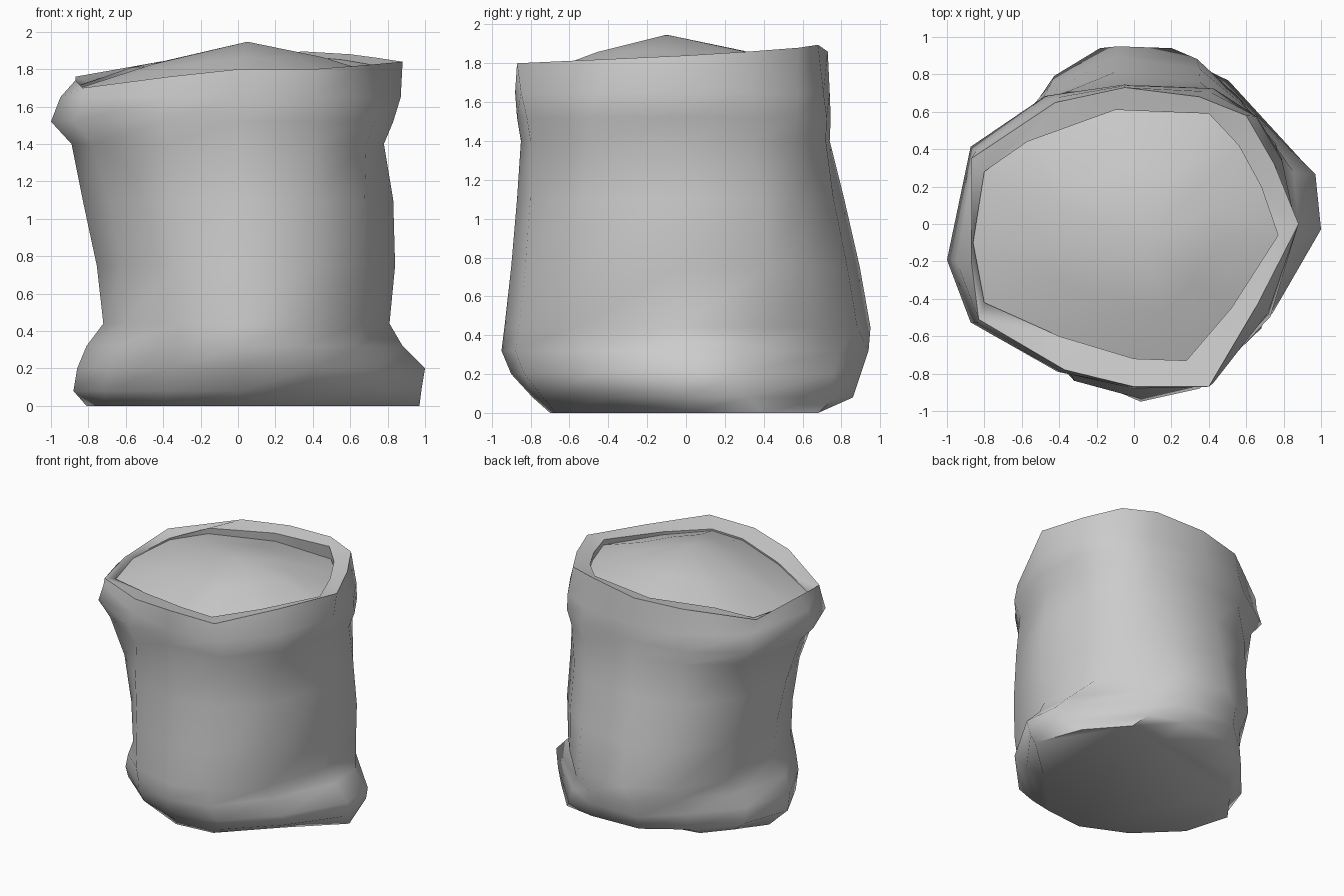
import bpy
import bmesh
from math import radians

cube = bpy.data.objects.get("Cube")
if cube:
    bpy.data.objects.remove(cube, do_unlink=True)

cloth = bpy.data.materials.new("plain grey")
cloth.use_nodes = True
grey = (0.6, 0.6, 0.6, 1)
cloth.diffuse_color = grey
cloth.node_tree.nodes["Principled BSDF"].inputs["Base Color"].default_value = grey

# Sack outlines, counter-clockwise from the front
FOOT = [(-.06, -.7), (.25, -.67), (.62, -.3), (.98, .03), (.84, .4), (.59, .68), (.27, .64),
        (-.1, .58), (-.47, .51), (-.63, .32), (-.79, .1), (-.69, -.25), (-.4, -.54)]
BASE = [(.04, -.94), (.4, -.87), (.74, -.5), (1, -.03), (.97, .28), (.48, .8), (.23, .95),
        (-.2, .95), (-.47, .7), (-.78, .33), (-.89, -.1), (-.71, -.47), (-.37, -.78)]
BODY = [(.04, -.87), (.38, -.8), (.68, -.54), (.84, -.05), (.76, .4), (.59, .59), (.35, .78),
        (-.1, .84), (-.48, .7), (-.74, .38), (-.81, -.08), (-.67, -.45), (-.36, -.78)]
COLLAR = [(0, -.86), (.42, -.81), (.72, -.49), (.82, -.05), (.78, .35), (.65, .57), (.42, .72),
          (-.05, .74), (-.45, .68), (-.83, .41), (-.95, -.19), (-.83, -.52), (-.39, -.78)]
RIM = [(0, -.87), (.4, -.87), (.66, -.43), (.88, 0), (.75, .32), (.6, .58), (.35, .68),
       (-.05, .73), (-.42, .65), (-.87, .35), (-.95, -.2), (-.83, -.51), (-.37, -.78)]
MOUTH = [(0, -.72), (.28, -.73), (.52, -.45), (.77, -.06), (.68, .2), (.56, .42), (.4, .59),
         (-.1, .61), (-.57, .44), (-.8, .28), (-.86, -.1), (-.8, -.42), (-.4, -.6)]
RIM_Z = [1.8, 1.8, 1.82, 1.84, 1.86, 1.88, 1.895, 1.86, 1.84, 1.76, 1.74, 1.7, 1.76]
STAGES = [FOOT, BASE, BODY, COLLAR, RIM]

# Levels: stage, height, then reach to the left of the front view, right, front, back
LEVELS = [(0, 0, .81, .97, .7, .68), (.7, .08, .88, .98, .79, .86), (1, .2, .86, 1, .9, .9),
          (1, .32, .81, .88, .95, .94), (2, .44, .72, .81, .935, .95),
          (2, .75, .755, .84, .9, .895), (2.1, 1.1, .83, .83, .87, .815),
          (3, 1.4, .89, .78, .85, .74), (3, 1.52, 1, .83, .87, .745),
          (3.4, 1.65, .95, .87, .88, .74)]


def fit(outline, low_x, high_x, low_y, high_y):
    """Stretch an outline so it reaches the given distance on each side."""
    xs, ys = zip(*outline)
    return [(x * (high_x / max(xs) if x > 0 else low_x / -min(xs)),
             y * (high_y / max(ys) if y > 0 else low_y / -min(ys))) for x, y in outline]


def blend(a, b, t):
    return [tuple(p + (q - p) * t for p, q in zip(u, v)) for u, v in zip(a, b)]


def at_height(outline, heights, scale=1):
    return [(x * scale, y * scale, z) for (x, y), z in zip(outline, heights)]


def loft(name, rings, close_bottom=False, peak=None):
    """Skin a stack of rings, with an optional floor and pointed top."""
    bm = bmesh.new()
    loops = [[bm.verts.new(p) for p in ring] for ring in rings]
    n = len(loops[0])
    for low, high in zip(loops, loops[1:]):
        for i in range(n):
            j = (i + 1) % n
            bm.faces.new((low[i], low[j], high[j], high[i]))
    if close_bottom:
        bm.faces.new(loops[0][::-1])
    if peak:
        top = bm.verts.new(peak)
        for i in range(n):
            bm.faces.new((loops[-1][i], loops[-1][(i + 1) % n], top))
    mesh = bpy.data.meshes.new(name)
    bm.to_mesh(mesh)
    bm.free()
    mesh.materials.append(cloth)
    obj = bpy.data.objects.new(name, mesh)
    bpy.context.collection.objects.link(obj)
    bpy.ops.object.select_all(action="DESELECT")
    obj.select_set(True)
    bpy.context.view_layer.objects.active = obj
    bpy.ops.object.shade_smooth_by_angle(angle=radians(60))


# Sack body
rings = []
for stage, z, *reach in LEVELS:
    i = int(stage)
    outline = blend(STAGES[i], STAGES[i + 1], stage - i)
    rings.append(at_height(fit(outline, *reach), [z] * len(outline)))

# Rim with a flat left side, then the folded inner lip
rings.append(at_height([(max(x, -.87), y) for x, y in RIM], RIM_Z))
rings.append(at_height(MOUTH, [z - .03 for z in RIM_Z]))
rings.append(at_height(MOUTH, [z - .16 for z in RIM_Z], 1.03))
loft("sack", rings, close_bottom=True)

# Heaped contents
edge = at_height(MOUTH, [min(z - .05, 1.76) for z in RIM_Z], 1.02)
peak = (.05, -.1, 1.947)
middle = [(x, y, z + .02) for x, y, z in blend(edge, [peak] * len(edge), .45)]
loft("contents", [edge, middle], peak=peak)
